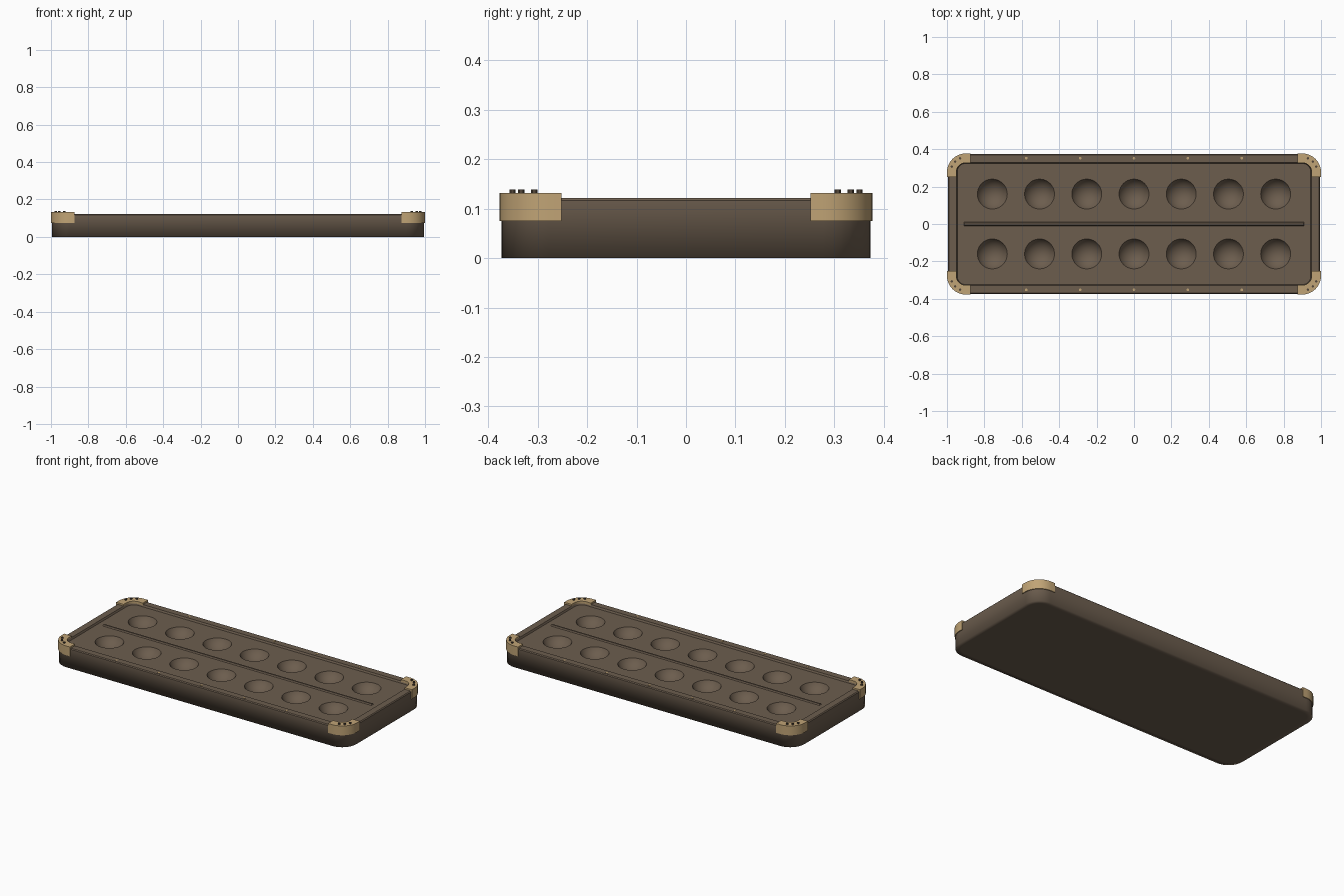
import bpy, bmesh, math
from mathutils import Matrix

if "Cube" in bpy.data.objects:
    bpy.data.objects.remove(bpy.data.objects["Cube"])


def material(name, rgb):
    m = bpy.data.materials.new(name)
    m.diffuse_color = (*rgb, 1)
    m.use_nodes = True
    m.node_tree.nodes["Principled BSDF"].inputs["Base Color"].default_value = m.diffuse_color
    return m


WOOD = material("dark wood", (0.150, 0.110, 0.076))
BRASS = material("brass", (0.53, 0.37, 0.18))
STUD = material("dark stud", (0.085, 0.062, 0.042))


def finish(bm, name, mat, angle=30):
    bmesh.ops.recalc_face_normals(bm, faces=bm.faces[:])
    me = bpy.data.meshes.new(name)
    bm.to_mesh(me)
    bm.free()
    ob = bpy.data.objects.new(name, me)
    bpy.context.collection.objects.link(ob)
    me.materials.append(mat)
    bpy.ops.object.select_all(action='DESELECT')
    ob.select_set(True)
    bpy.context.view_layer.objects.active = ob
    bpy.ops.object.shade_smooth_by_angle(angle=math.radians(angle))
    return ob


def rounded_rect(hx, hy, r, z, n=8):
    pts = []
    for q, (sx, sy) in enumerate([(1, 1), (-1, 1), (-1, -1), (1, -1)]):
        for i in range(n + 1):
            a = math.pi / 2 * (q + i / n)
            pts.append((sx * (hx - r) + r * math.cos(a), sy * (hy - r) + r * math.sin(a), z))
    return pts


def cylinder(bm, x, y, z0, z1, r, seg):
    bmesh.ops.create_cone(bm, cap_ends=True, segments=seg, radius1=r, radius2=r, depth=z1 - z0,
                          matrix=Matrix.Translation((x, y, (z0 + z1) / 2)))


FLOOR, TOP = 0.111, 0.122

# Board body: stacked rounded outlines, with a raised rim around a sunken panel
bm = bmesh.new()
loops = [rounded_rect(0.965, 0.343, 0.065, 0), rounded_rect(0.995, 0.373, 0.095, 0),
         rounded_rect(0.995, 0.373, 0.095, TOP - 0.005), rounded_rect(0.990, 0.368, 0.090, TOP),
         rounded_rect(0.950, 0.329, 0.050, TOP), rounded_rect(0.945, 0.324, 0.045, FLOOR)]
rings = [[bm.verts.new(p) for p in loop] for loop in loops]
for a, b in zip(rings, rings[1:]):
    for i in range(len(a)):
        j = (i + 1) % len(a)
        bm.faces.new((a[i], a[j], b[j], b[i]))
bm.faces.new(rings[0])
bm.faces.new(rings[-1])
board = finish(bm, "board", WOOD)

# Fourteen round pits cut as spherical caps
R, D = 0.08, 0.05
ball = (R * R + D * D) / (2 * D)
bm = bmesh.new()
for i in range(7):
    for y in (-0.16, 0.16):
        bmesh.ops.create_uvsphere(bm, u_segments=40, v_segments=28, radius=ball,
                                  matrix=Matrix.Translation(((i - 3) * 0.2525, y, FLOOR - D + ball)))
cutter = finish(bm, "pit_cutter", WOOD)
cutter.hide_render = True
bpy.context.view_layer.objects.active = board
mod = board.modifiers.new("pits", 'BOOLEAN')
mod.operation = 'DIFFERENCE'
mod.solver = 'EXACT'
mod.object = cutter
bpy.ops.object.modifier_apply(modifier=mod.name)
bpy.data.objects.remove(cutter)

# Soft shading around the bottom edge, crisp edges elsewhere
bm = bmesh.new()
bm.from_mesh(board.data)
for f in bm.faces:
    f.smooth = True
for e in bm.edges:
    low = all(v.co.z < 0.001 for v in e.verts)
    e.smooth = low or e.calc_face_angle(0) < math.radians(30)
bm.to_mesh(board.data)
bm.free()

# Centre ridge between the two rows
bm = bmesh.new()
lo = [bm.verts.new((x, y, FLOOR - 0.002)) for x, y in
      [(-0.91, -0.011), (0.91, -0.011), (0.91, 0.011), (-0.91, 0.011)]]
hi = [bm.verts.new((x, y, FLOOR + 0.007)) for x, y in
      [(-0.905, -0.005), (0.905, -0.005), (0.905, 0.005), (-0.905, 0.005)]]
for i in range(4):
    j = (i + 1) % 4
    bm.faces.new((lo[i], lo[j], hi[j], hi[i]))
bm.faces.new(lo)
bm.faces.new(hi)
finish(bm, "centre_ridge", WOOD)

# Brass corner guards with three studs each
CX, CY, N = 0.90, 0.277, 12
for sx, sy, label in [(1, 1, "back_right"), (-1, 1, "back_left"),
                      (-1, -1, "front_left"), (1, -1, "front_right")]:
    arc = [math.pi / 2 * i / N for i in range(N + 1)]
    outer = [(CX + 0.1 * math.cos(a), CY + 0.1 * math.sin(a)) for a in arc]
    inner = [(CX + 0.05 * math.cos(a), CY + 0.05 * math.sin(a)) for a in arc]
    outer = [(CX + 0.1, 0.252)] + outer + [(0.873, CY + 0.1)]
    inner = [(CX + 0.05, 0.252)] + inner + [(0.873, CY + 0.05)]
    bm = bmesh.new()
    rails = [[bm.verts.new((sx * x, sy * y, z)) for x, y in pts]
             for pts, z in [(outer, 0.075), (outer, 0.132), (inner, 0.132), (inner, 0.075)]]
    for k in range(4):
        a, b = rails[k], rails[(k + 1) % 4]
        for i in range(len(a) - 1):
            bm.faces.new((a[i], a[i + 1], b[i + 1], b[i]))
    bm.faces.new([r[0] for r in rails])
    bm.faces.new([r[-1] for r in rails])
    finish(bm, "corner_guard_" + label, BRASS)

    bm = bmesh.new()
    for deg in (22, 45, 68):
        a = math.radians(deg)
        cylinder(bm, sx * (CX + 0.08 * math.cos(a)), sy * (CY + 0.08 * math.sin(a)),
                 0.128, 0.139, 0.0065, 12)
    finish(bm, "corner_studs_" + label, STUD)

# Small brass pins along the long rims
bm = bmesh.new()
for i in range(-2, 3):
    for y in (-0.352, 0.352):
        cylinder(bm, i * 0.288, y, TOP - 0.004, TOP + 0.0015, 0.0075, 8)
finish(bm, "rim_pins", BRASS)
